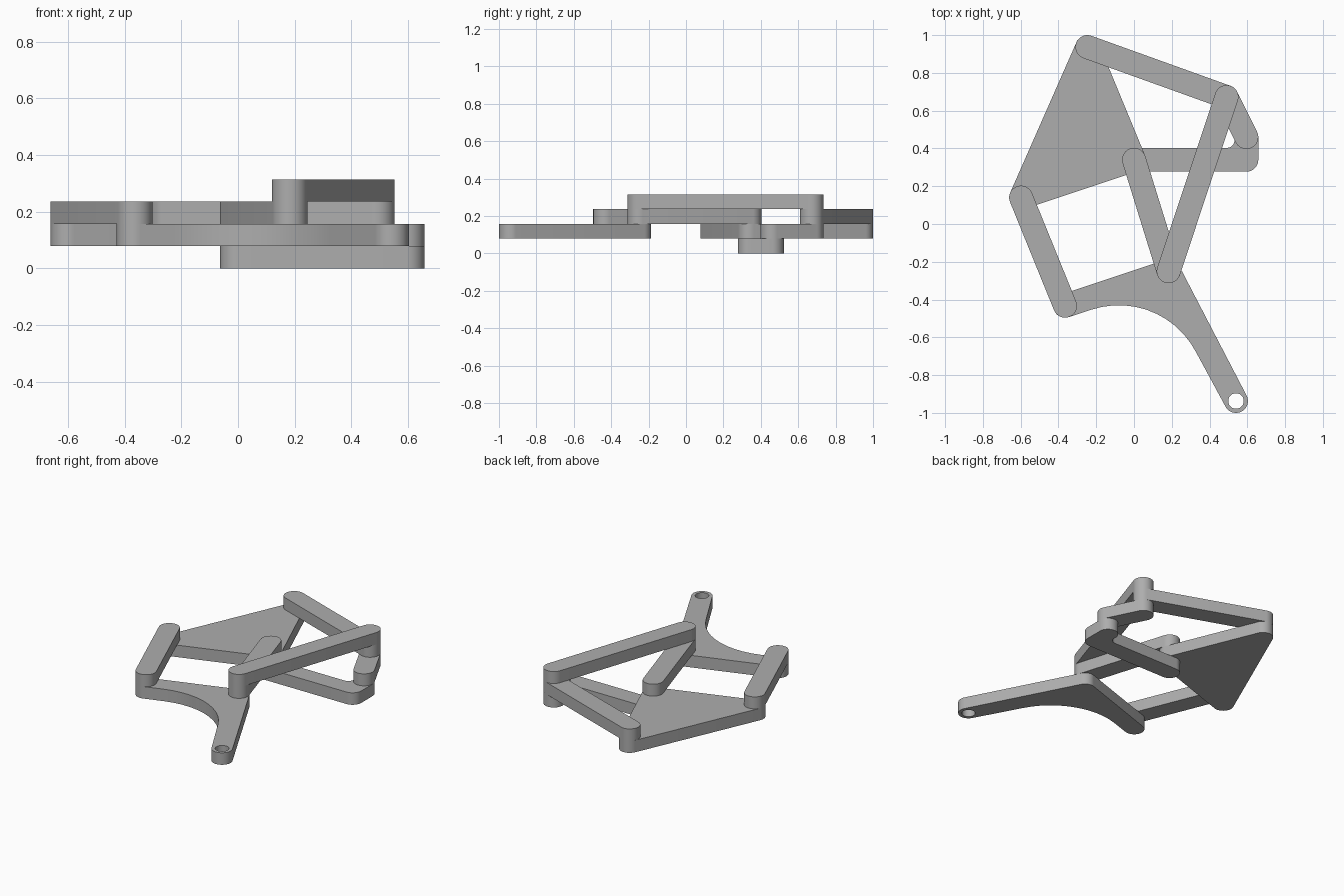
import bpy, bmesh, math
from mathutils import Vector

cube = bpy.data.objects.get("Cube")
if cube:
    bpy.data.objects.remove(cube)

R = 0.063        # rounded end radius
PIN = 0.041      # pivot radius
H = 0.0787       # thickness of one layer

grey = bpy.data.materials.new("light grey")
grey.use_nodes = True
grey.diffuse_color = (0.42, 0.42, 0.42, 1)
grey.node_tree.nodes["Principled BSDF"].inputs["Base Color"].default_value = grey.diffuse_color

# Pivot positions seen from above
apex, outer, hub = Vector((-0.247, 0.937)), Vector((-0.598, 0.14)), Vector((0, 0.34))
knee, ankle, toe = Vector((-0.365, -0.433)), Vector((0.183, -0.25)), Vector((0.54, -0.937))
elbow, crank_axle = Vector((0.49, 0.672)), Vector((0.595, 0.46))


def arc(centre, radius, start, end):
    """Points on an arc, angles in radians."""
    n = max(4, round(abs(end - start) / math.radians(7.5)))
    angles = [start + (end - start) * i / n for i in range(n + 1)]
    return [Vector((centre[0] + radius * math.cos(a), centre[1] + radius * math.sin(a))) for a in angles]


def heading(a, b):
    return math.atan2(b.y - a.y, b.x - a.x)


def rounded(points):
    """Rounded outline around pivots given counter-clockwise."""
    outline = []
    for i, p in enumerate(points):
        start = heading(points[i - 1], p) - math.pi / 2
        end = heading(p, points[(i + 1) % len(points)]) - math.pi / 2
        while end < start:
            end += 2 * math.pi
        outline += arc(p, R, start, end)
    return outline


def plate(name, outline, holes, layer, layers=1):
    """Extrude an outline with round holes through the given layers."""
    bm = bmesh.new()
    loops = [outline] + [arc(c, PIN, 0, 2 * math.pi)[:-1] for c in holes]
    edges = []
    for loop in loops:
        clean = [p for i, p in enumerate(loop) if (p - loop[i - 1]).length > 1e-5]
        verts = [bm.verts.new((p.x, p.y, layer * H)) for p in clean]
        edges += [bm.edges.new((verts[i - 1], v)) for i, v in enumerate(verts)]
    bmesh.ops.triangle_fill(bm, edges=edges, use_beauty=True, normal=(0, 0, 1))
    top = bmesh.ops.extrude_face_region(bm, geom=bm.faces[:], use_keep_orig=True)
    moved = [g for g in top["geom"] if isinstance(g, bmesh.types.BMVert)]
    bmesh.ops.translate(bm, verts=moved, vec=(0, 0, layers * H))
    bmesh.ops.recalc_face_normals(bm, faces=bm.faces[:])
    mesh = bpy.data.meshes.new(name)
    bm.to_mesh(mesh)
    bm.free()
    mesh.materials.append(grey)
    obj = bpy.data.objects.new(name, mesh)
    bpy.context.collection.objects.link(obj)
    bpy.ops.object.select_all(action='DESELECT')
    obj.select_set(True)
    bpy.context.view_layer.objects.active = obj
    bpy.ops.object.shade_smooth_by_angle(angle=math.radians(30))


# Bent frame bar at the bottom
q = math.pi / 2
corner = (crank_axle.x, hub.y)
fillet = 0.04
frame = (arc(hub, R, q, 3 * q) + arc(corner, R, -q, 0) + arc(crank_axle, R, 0, 2 * q)
         + arc((corner[0] - R - fillet, corner[1] + R + fillet), fillet, 0, -q))
plate("frame", frame, [hub, crank_axle], 0)

# Foot with a concave underside
a = heading(knee, ankle) + q
b = heading(ankle, toe) + q
foot = (arc(knee, R, a, a + 2 * q) + arc((-0.08, -0.89), 0.46, a, b)
        + arc(toe, R, b - 2 * q, b) + arc(ankle, R, b, a))
plate("foot", foot, [knee, ankle, toe], 1)

# Triangle and straight links, stacked in layers
for name, pivots, layer in (
        ("triangle_plate", [apex, outer, hub], 1),
        ("crank", [crank_axle, elbow], 1),
        ("outer_link", [outer, knee], 2),
        ("inner_link", [hub, ankle], 2),
        ("upper_rod", [apex, elbow], 2),
        ("lower_rod", [ankle, elbow], 3)):
    plate(name, rounded(pivots), pivots, layer)

# Flush pivot pins
for name, p, layer, layers in (
        ("apex_pin", apex, 1, 2), ("outer_pin", outer, 1, 2), ("hub_pin", hub, 0, 3),
        ("knee_pin", knee, 1, 2), ("ankle_pin", ankle, 1, 3),
        ("elbow_pin", elbow, 1, 3), ("crank_pin", crank_axle, 0, 2)):
    plate(name, arc(p, PIN, 0, 2 * math.pi)[:-1], [], layer, layers)
